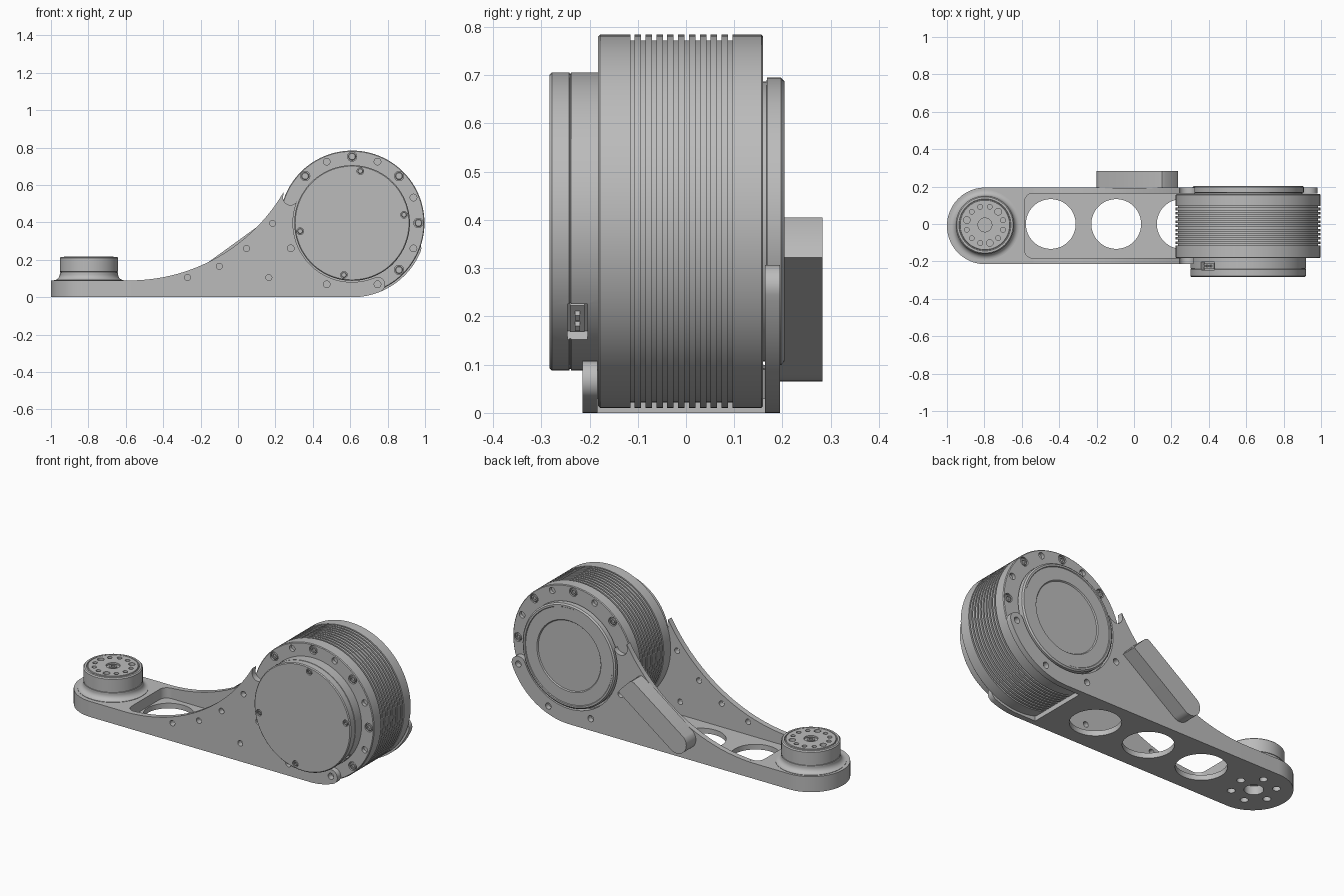
import bpy, bmesh
from math import sin, cos, pi, radians, sqrt
from mathutils import Matrix, Vector

if "Cube" in bpy.data.objects:
    bpy.data.objects.remove(bpy.data.objects["Cube"])

GREY = bpy.data.materials.new("machined grey")
GREY.use_nodes = True
GREY.diffuse_color = (0.5, 0.5, 0.5, 1)
GREY.node_tree.nodes["Principled BSDF"].inputs["Base Color"].default_value = (0.5, 0.5, 0.5, 1)

AXIS = Vector((0.61, 0, 0.397))     # motor axis, along y
BOSS = Vector((-0.797, -0.005, 0))  # output boss axis, along z
BOLT_R = 0.355                      # bolt circle on the motor rim
FRONT, FRONT_IN, BACK_IN, BACK = -0.215, -0.183, 0.164, 0.195
Z_TO_Y = Matrix.Rotation(-pi / 2, 4, 'X')


def finish(name, bm):
    bmesh.ops.recalc_face_normals(bm, faces=bm.faces)
    mesh = bpy.data.meshes.new(name)
    bm.to_mesh(mesh)
    bm.free()
    mesh.materials.append(GREY)
    ob = bpy.data.objects.new(name, mesh)
    bpy.context.collection.objects.link(ob)
    return ob


def activate(ob):
    bpy.ops.object.select_all(action='DESELECT')
    ob.select_set(True)
    bpy.context.view_layer.objects.active = ob


def smooth(ob):
    activate(ob)
    bpy.ops.object.shade_smooth_by_angle(angle=radians(30))


def arc(cx, cy, r, a0, a1, n=16):
    """Points on an arc, angles in degrees."""
    angles = [radians(a0 + (a1 - a0) * i / n) for i in range(n + 1)]
    return [(cx + r * cos(a), cy + r * sin(a)) for a in angles]


def prism(name, pts, axis, lo, hi):
    bm = bmesh.new()
    place = (lambda u, v: (u, lo, v)) if axis == 'y' else (lambda u, v: (u, v, lo))
    face = bm.faces.new([bm.verts.new(place(u, v)) for u, v in pts])
    new = bmesh.ops.extrude_face_region(bm, geom=[face])["geom"]
    move = Vector((0, hi - lo, 0)) if axis == 'y' else Vector((0, 0, hi - lo))
    bmesh.ops.translate(bm, vec=move, verts=[g for g in new if isinstance(g, bmesh.types.BMVert)])
    return finish(name, bm)


def lathe(name, profile, matrix, steps=96):
    """Spin (radius, height) points about z, then place."""
    bm = bmesh.new()
    vs = [bm.verts.new((r, 0, h)) for r, h in profile]
    es = [bm.edges.new(pair) for pair in zip(vs, vs[1:])]
    bmesh.ops.spin(bm, geom=vs + es, cent=(0, 0, 0), axis=(0, 0, 1), angle=2 * pi, steps=steps)
    bmesh.ops.remove_doubles(bm, verts=bm.verts, dist=1e-5)
    bm.transform(matrix)
    return finish(name, bm)


def drill(bm, r, centre, depth, axis='y', n=20):
    turn = Z_TO_Y if axis == 'y' else Matrix()
    bmesh.ops.create_cone(bm, cap_ends=True, segments=n, radius1=r, radius2=r, depth=depth,
                          matrix=Matrix.Translation(centre) @ turn)


def block(bm, size, matrix):
    bmesh.ops.create_cube(bm, size=1, matrix=matrix @ Matrix.Diagonal((*size, 1)))


def cut(ob, bm):
    tool = finish("cutter", bm)
    tool.hide_render = True
    mod = ob.modifiers.new("holes", 'BOOLEAN')
    mod.operation, mod.solver, mod.object = 'DIFFERENCE', 'EXACT', tool
    activate(ob)
    bpy.ops.object.modifier_apply(modifier=mod.name)
    bpy.data.objects.remove(tool)


def rim(deg, y, r=BOLT_R):
    a = radians(deg)
    return AXIS + Vector((r * cos(a), y, r * sin(a)))


def bolt(name, centre, r, out):
    """Socket screw whose head faces along out * y."""
    h = 0.014
    prof = [(0, -h), (r, -h), (r, -0.004), (r * 0.85, -0.001), (r * 0.5, -0.001), (r * 0.5, -0.009), (0, -0.009)]
    turn = Matrix.Rotation(-out * pi / 2, 4, 'X')
    smooth(lathe(name, prof, Matrix.Translation(centre) @ turn, 18))


# Motor drum with cooling fins, bolts and rim holes
Y0, Y1 = -0.182, 0.16
prof = [(0, Y0), (0.383, Y0), (0.387, Y0 + 0.004)]
for i in range(10):
    g = -0.111 + i * 0.0225
    prof += [(0.387, g - 0.0045), (0.375, g - 0.0045), (0.375, g + 0.0045), (0.387, g + 0.0045)]
prof += [(0.387, Y1 - 0.004), (0.383, Y1), (0, Y1)]
drum = lathe("motor_drum", prof, Matrix.Translation(AXIS) @ Z_TO_Y)
bm = bmesh.new()
for y, out, bolts, holes in ((Y0, -1, (-45, 0, 45, 90, 135), (-22.5, 22.5, 67.5, 112.5)),
                             (Y1, 1, (0, 45, 90, 135), (22.5, 67.5, 112.5))):
    for a in bolts:
        drill(bm, 0.025, rim(a, y), 0.026)
        bolt("rim_bolt", rim(a, y), 0.02, out)
    for a in holes:
        drill(bm, 0.018, rim(a, y), 0.04)
cut(drum, bm)
smooth(drum)

# Front cover with seam, screws and two cable sockets
prof = [(0, -0.283), (0.304, -0.283), (0.309, -0.278), (0.309, -0.242), (0.306, -0.241),
        (0.306, -0.239), (0.309, -0.238), (0.309, -0.17), (0, -0.17)]
cover = lathe("front_cover", prof, Matrix.Translation(AXIS) @ Z_TO_Y)
bm, plugs = bmesh.new(), bmesh.new()
for a in (9, 81, 189, 261):
    drill(bm, 0.018, rim(a, -0.283, 0.281), 0.026)
    bolt("cover_screw", rim(a, -0.283, 0.281), 0.014, -1)
for a in (135, -43):
    def at(r, y=-0.225, t=0):
        return (Matrix.Translation(AXIS) @ Matrix.Rotation(-radians(a), 4, 'Y')
                @ Matrix.Translation((r, y, t)))
    block(bm, (0.06, 0.042, 0.1), at(0.31))
    block(plugs, (0.02, 0.03, 0.075), at(0.286))
    for t in (-0.015, 0.015):
        block(plugs, (0.024, 0.01, 0.014), at(0.298, t=t))
cut(cover, bm)
smooth(cover)
finish("cable_plugs", plugs)

# Rear cover with recessed disc
prof = [(0, 0.15), (0.29, 0.15), (0.29, 0.167), (0.298, 0.168), (0.298, 0.197), (0.29, 0.204), (0.28, 0.204),
        (0.277, 0.2), (0.205, 0.2), (0.2, 0.194), (0, 0.194)]
smooth(lathe("rear_cover", prof, Matrix.Translation(AXIS) @ Z_TO_Y))


# Side plates: sweeping upper edge, cradle arm with rounded ends
def plate(name, end, y0, y1, inner, ring_holes, extra):
    outer, cx, cz = 0.397, AXIS.x, AXIS.z
    mid, half = (inner + outer) / 2, (outer - inner) / 2

    def lug(a):
        return cx + mid * cos(radians(a)), cz + mid * sin(radians(a))
    start, sweep = -0.54, 0.955
    pts = [(start, 0)] + arc(cx, cz, outer, -90, end, 32)
    pts += arc(*lug(end), half, end, end + 180)[1:]
    pts += arc(cx, cz, inner, end, -202.5, 64)[1:]
    pts += arc(*lug(157.5), half, 337.5, 157.5)[1:]
    for i in range(33):
        x = 0.243 + (start - 0.243) * i / 32
        pts.append((x, 0.09 + sweep - sqrt(sweep ** 2 - (x + 0.58) ** 2)))
    ob = prism(name, pts, 'y', y0, y1)
    bm = bmesh.new()
    y = (y0 + y1) / 2
    for a in ring_holes:
        drill(bm, 0.018, rim(a, y), 0.1)
    for x, z in extra:
        drill(bm, 0.016, (x, y, z), 0.1)
    cut(ob, bm)
    smooth(ob)


plate("front_plate", -67.5, FRONT, FRONT_IN, 0.316, (157.5, 202.5, -112.5, -67.5),
      ((-0.27, 0.105), (-0.1, 0.165), (0.045, 0.26), (0.185, 0.395), (0.165, 0.105)))
plate("back_plate", -22.5, BACK_IN, BACK, 0.308, (157.5, 202.5, -112.5, -67.5, -22.5), ())

# Floor with three lightening holes
floor = prism("floor", [(-0.585, FRONT_IN), (0.5, FRONT_IN), (0.5, BACK_IN), (-0.585, BACK_IN)], 'z', 0, 0.03)
bm = bmesh.new()
for x in (-0.445, -0.095, 0.255):
    drill(bm, 0.133, (x, 0, 0), 0.2, 'z', 64)
cut(floor, bm)
smooth(floor)

# Rounded base end with filleted pocket corners and bolt holes below
f = 0.045
pts = arc(-0.795, -0.01, 0.205, 90, 270, 48) + [(-0.54, FRONT)]
pts += arc(-0.54, FRONT_IN + f, f, 270, 180, 8) + arc(-0.54, BACK_IN - f, f, 180, 90, 8) + [(-0.54, BACK)]
base = prism("base_end", pts, 'z', 0, 0.09)
bm = bmesh.new()
drill(bm, 0.05, BOSS, 0.1, 'z', 32)
for i in range(6):
    a = radians(60 * i + 15)
    drill(bm, 0.021, BOSS + Vector((cos(a), sin(a), 0)) * 0.115, 0.1, 'z')
cut(base, bm)
smooth(base)

# Output boss with flared foot and drilled top
prof = [(0, 0.08), (0.186, 0.08), (0.186, 0.092)]
prof += arc(0.186, 0.122, 0.03, 270, 180, 8)[1:]
prof += [(0.156, 0.132), (0.153, 0.133), (0.153, 0.136), (0.156, 0.137), (0.156, 0.21), (0.15, 0.216),
         (0.139, 0.216), (0.137, 0.211), (0.134, 0.211), (0.132, 0.218), (0, 0.218)]
boss = lathe("output_boss", prof, Matrix.Translation(BOSS))
bm = bmesh.new()
top = BOSS + Vector((0, 0, 0.218))
drill(bm, 0.037, top, 0.02, 'z', 32)
for i in range(12):
    a = radians(30 * i + 15)
    drill(bm, 0.018 if i % 4 == 1 else 0.013, top + Vector((cos(a), sin(a), 0)) * 0.1, 0.04, 'z', 16)
cut(boss, bm)
smooth(boss)
smooth(lathe("centre_pin", [(0, 0.2), (0.022, 0.2), (0.022, 0.216), (0.012, 0.216), (0.012, 0.21), (0, 0.21)],
             Matrix.Translation(BOSS), 24))

# Slanted rear housing with rounded lower end
pts = [(0.235, 0.322), (0.225, 0.338), (0.165, 0.398), (0.15, 0.405), (0.135, 0.4)]
pts += arc(-0.138, 0.127, 0.062, 137, 308, 20)
smooth(prism("rear_housing", pts, 'y', BACK - 0.005, 0.283))
